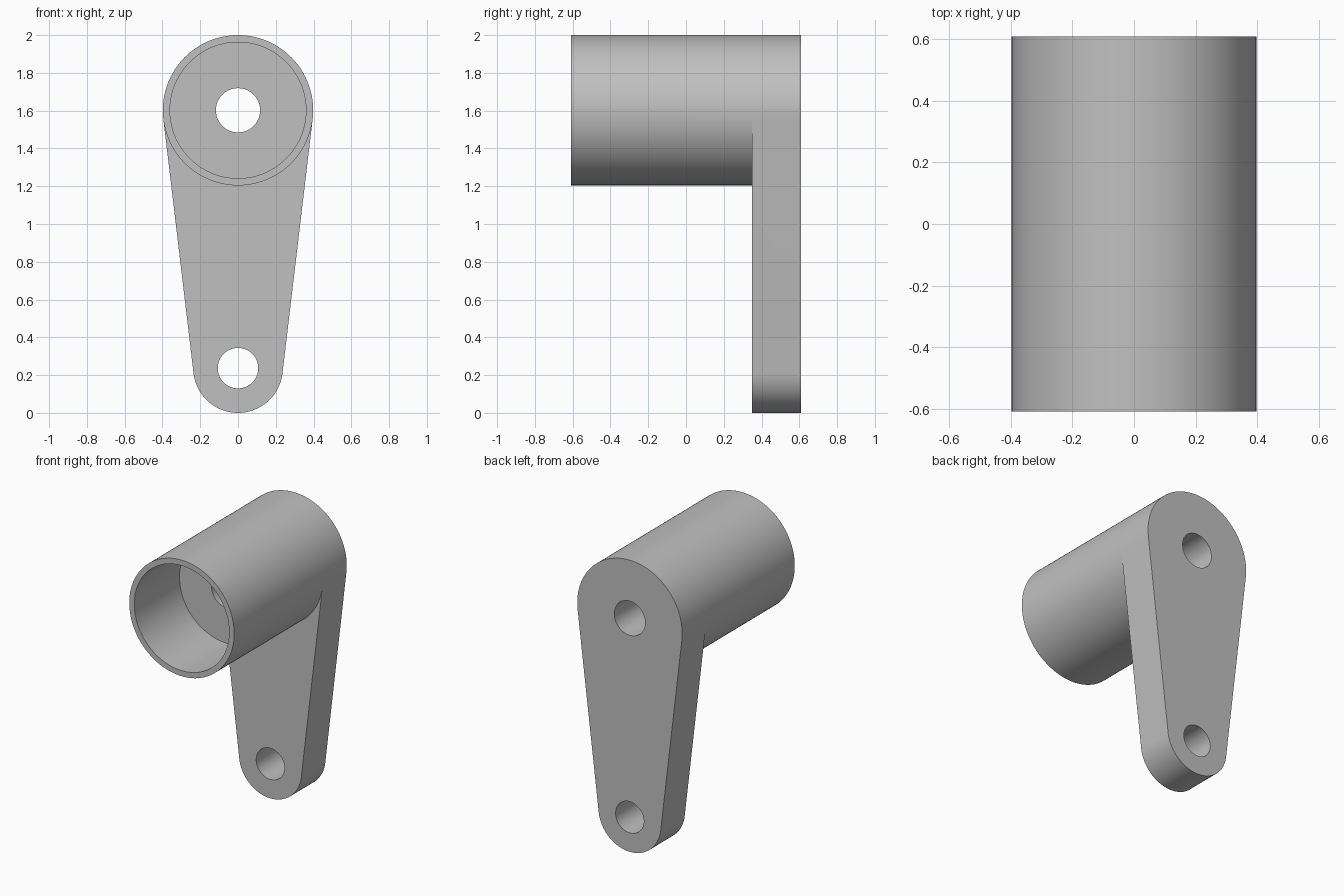
import bpy, bmesh, math

cube = bpy.data.objects.get("Cube")
if cube:
    bpy.data.objects.remove(cube, do_unlink=True)

# Main sizes
FRONT, FLOOR, ARM, BACK = -0.61, -0.12, 0.35, 0.61
TOP_Z, TOP_R, BORE_R, PIN_R = 1.602, 0.398, 0.36, 0.117
LOW_Z, LOW_R, LOW_HOLE_R = 0.237, 0.237, 0.107
SEG = 64

# Angle at which the straight arm sides touch both round ends
tilt = math.asin((TOP_R - LOW_R) / (TOP_Z - LOW_Z))


def spread(start, end, count):
    return [start + (end - start) * i / count for i in range(count + 1)]


upper = spread(-tilt, math.pi + tilt, SEG)
lower = spread(math.pi + tilt, 2 * math.pi - tilt, SEG)
around = upper + lower[1:-1]

bm = bmesh.new()


def arc(angles, radius, z, y):
    return [bm.verts.new((radius * math.cos(a), y, z + radius * math.sin(a)))
            for a in angles]


def bridge(a, b):
    n = len(a)
    for i in range(n):
        j = (i + 1) % n
        bm.faces.new((a[i], a[j], b[j], b[i]))


def fill(*loops):
    edges = []
    for loop in loops:
        for i, v in enumerate(loop):
            w = loop[(i + 1) % len(loop)]
            edges.append(bm.edges.get((v, w)) or bm.edges.new((v, w)))
    bmesh.ops.triangle_fill(bm, edges=edges, use_beauty=True, normal=(0, 1, 0))


# Barrel: outer wall, rim, cup wall, cup floor, pin hole
outer_mid = arc(around, TOP_R, TOP_Z, ARM)
pin_back = arc(around, PIN_R, TOP_Z, BACK)
rings = [outer_mid,
         arc(around, TOP_R, TOP_Z, FRONT),
         arc(around, BORE_R, TOP_Z, FRONT),
         arc(around, BORE_R, TOP_Z, FLOOR),
         arc(around, PIN_R, TOP_Z, FLOOR),
         pin_back]
for a, b in zip(rings, rings[1:]):
    bridge(a, b)

# Arm: tapered outline around the barrel end and the small round end
small_front = arc(lower, LOW_R, LOW_Z, ARM)
outline_front = outer_mid[:SEG + 1] + small_front
outline_back = arc(upper, TOP_R, TOP_Z, BACK) + arc(lower, LOW_R, LOW_Z, BACK)
bridge(outline_front, outline_back)

# Lower hole
hole_front = arc(around, LOW_HOLE_R, LOW_Z, ARM)
hole_back = arc(around, LOW_HOLE_R, LOW_Z, BACK)
bridge(hole_front, hole_back)

# Flat front and back of the arm
under_barrel = outer_mid[SEG:] + outer_mid[:1]
fill(under_barrel + small_front[::-1], hole_front)
fill(outline_back, pin_back, hole_back)

bmesh.ops.recalc_face_normals(bm, faces=bm.faces)
mesh = bpy.data.meshes.new("crank_arm")
bm.to_mesh(mesh)
bm.free()

# Plain grey metal
grey = bpy.data.materials.new("grey")
grey.use_nodes = True
colour = (0.53, 0.53, 0.53, 1)
grey.diffuse_color = colour
grey.node_tree.nodes["Principled BSDF"].inputs["Base Color"].default_value = colour
mesh.materials.append(grey)

crank = bpy.data.objects.new("crank_arm", mesh)
bpy.context.collection.objects.link(crank)
bpy.ops.object.select_all(action='DESELECT')
crank.select_set(True)
bpy.context.view_layer.objects.active = crank
bpy.ops.object.shade_smooth_by_angle(angle=math.radians(30))
